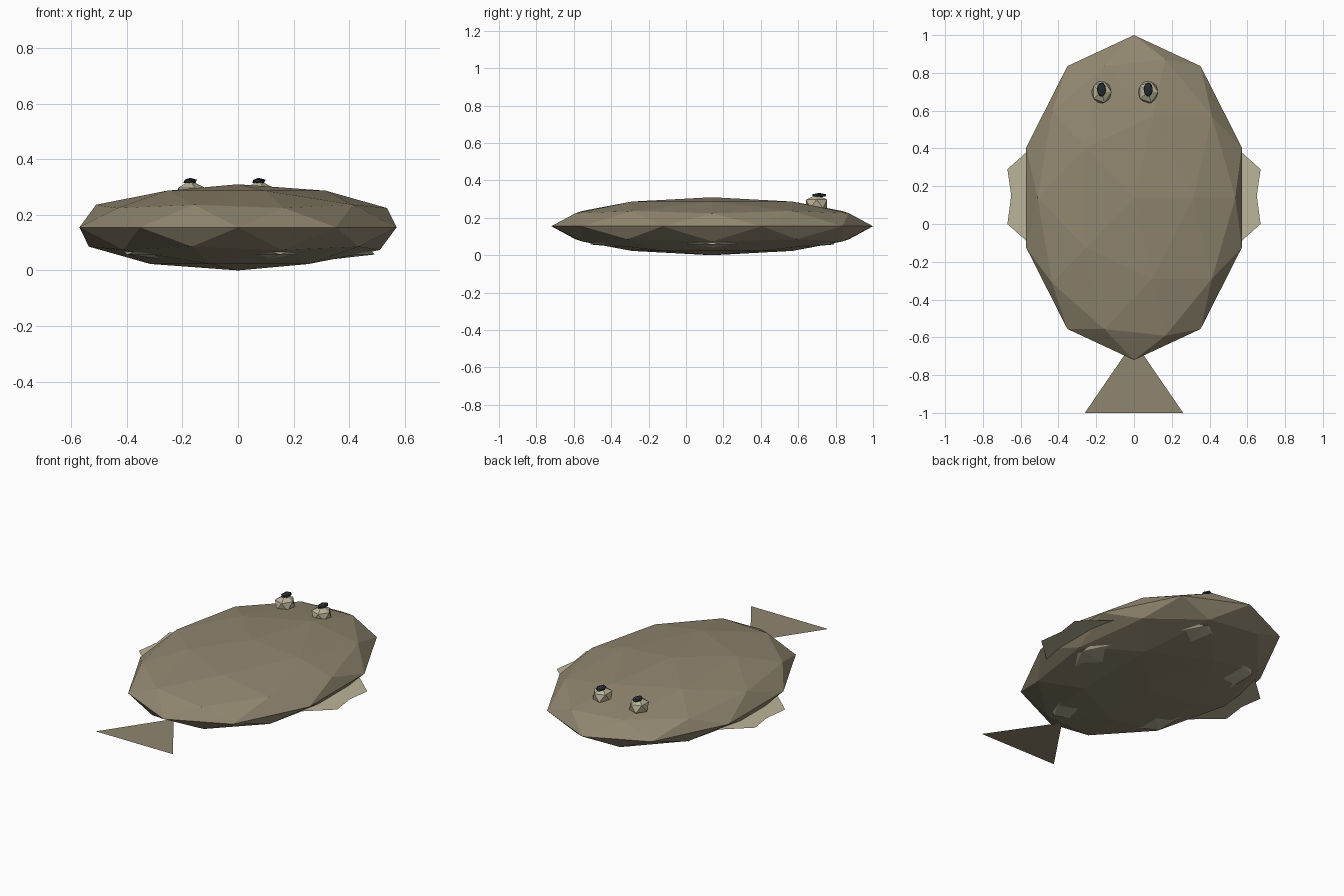
import bpy
import math

if "Cube" in bpy.data.objects:
    bpy.data.objects.remove(bpy.data.objects["Cube"])


def material(name, rgb):
    m = bpy.data.materials.new(name)
    m.diffuse_color = (*rgb, 1)
    m.use_nodes = True
    m.node_tree.nodes["Principled BSDF"].inputs["Base Color"].default_value = m.diffuse_color
    return m


SKIN = material("brown_skin", (0.28, 0.24, 0.16))
PALE = material("pale_skin", (0.50, 0.46, 0.32))
DARK = material("pupil_dark", (0.02, 0.025, 0.03))


def ball(name, subdivisions, loc, scale, mat, turn=0.0):
    """Flat-faced, squashed icosphere; turn flips the facets about z."""
    bpy.ops.mesh.primitive_ico_sphere_add(subdivisions=subdivisions, radius=1,
                                          location=loc, rotation=(0, 0, turn))
    ob = bpy.context.object
    ob.name = name
    ob.scale = scale
    ob.data.materials.append(mat)
    return ob


def sheet(name, points, z, mat):
    """Single flat polygon lying at height z."""
    me = bpy.data.meshes.new(name)
    me.from_pydata([(x, y, z) for x, y in points], [], [range(len(points))])
    me.materials.append(mat)
    ob = bpy.data.objects.new(name, me)
    bpy.context.collection.objects.link(ob)
    return ob


# Flattened body, with a pale belly whose corners just poke through below
ball("body", 2, (0, 0.14, 0.155), (0.60, 0.86, 0.155), SKIN)
ball("belly", 1, (0, 0.14, 0.102), (0.55, 0.765, 0.10), PALE, math.pi)

# Scalloped side fins
fin = [(0.48, -0.17), (0.67, 0.0), (0.65, 0.15), (0.67, 0.29), (0.48, 0.46)]
sheet("right_fin", fin, 0.117, PALE)
sheet("left_fin", [(-x, y) for x, y in reversed(fin)], 0.117, PALE)

# Triangular tail
sheet("tail", [(-0.26, -1.0), (0.26, -1.0), (0.0, -0.62)], 0.117, SKIN)

# Off-centre eyes and pupils on the upper side
for side, x in (("left", -0.172), ("right", 0.075)):
    ball(side + "_eye", 1, (x, 0.698, 0.275), (0.059, 0.066, 0.05), PALE)
    ball(side + "_pupil", 1, (x, 0.712, 0.321), (0.027, 0.042, 0.012), DARK)
